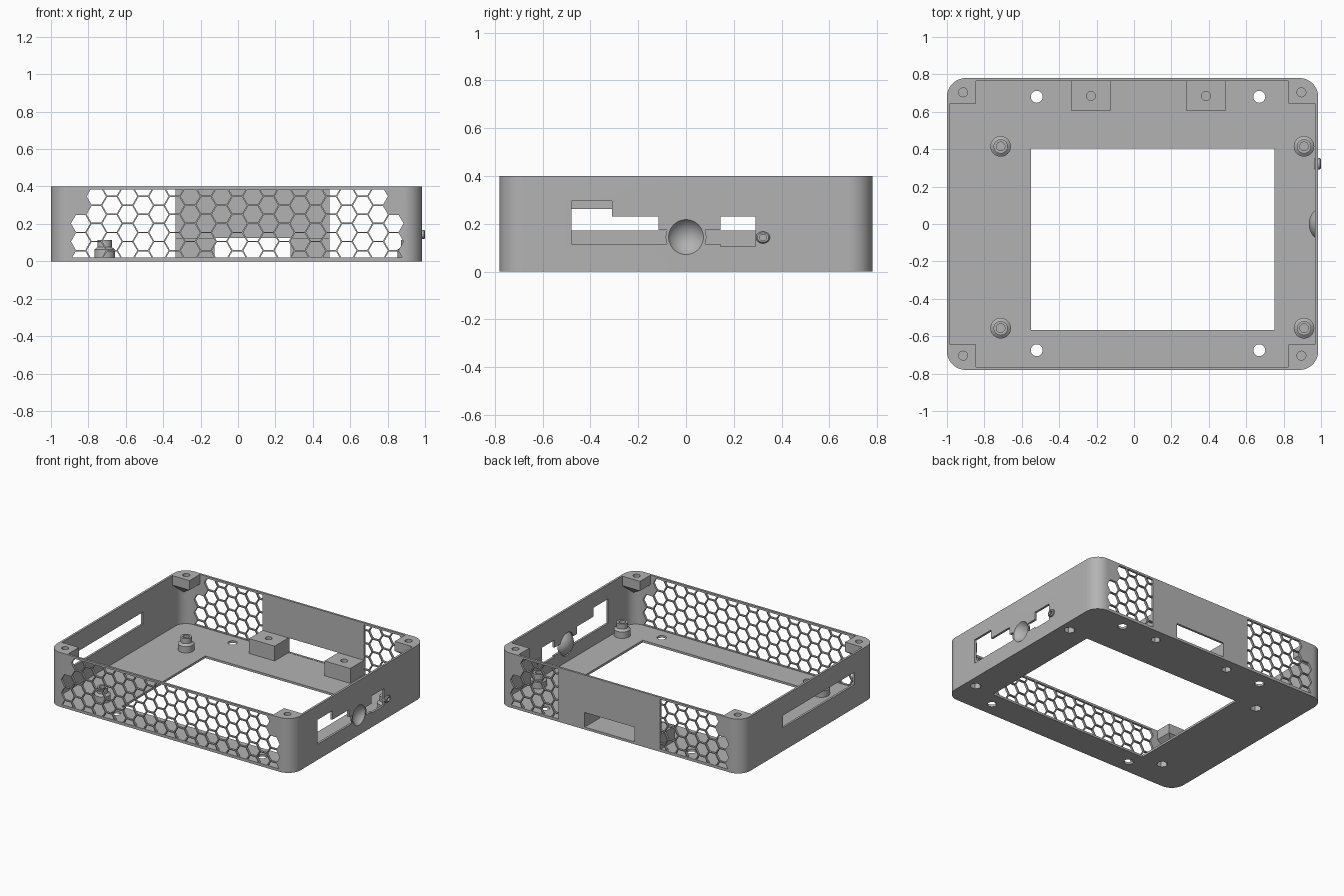
import bpy, bmesh, math
from mathutils import Vector

if "Cube" in bpy.data.objects:
    bpy.data.objects.remove(bpy.data.objects["Cube"])

grey = bpy.data.materials.new("plain grey")
grey.diffuse_color = (0.45, 0.45, 0.45, 1)
grey.use_nodes = True
grey.node_tree.nodes["Principled BSDF"].inputs["Base Color"].default_value = grey.diffuse_color
X0, X1, Y1, H, WALL = -1.0, 0.985, 0.78, 0.4, 0.016
MAP = {'z': lambda a, b, t: (a, b, t), 'x': lambda a, b, t: (t, a, b),
       'y': lambda a, b, t: (a, t, b)}


def finish(name, bm):
    bmesh.ops.recalc_face_normals(bm, faces=bm.faces)
    me = bpy.data.meshes.new(name)
    bm.to_mesh(me)
    bm.free()
    me.materials.append(grey)
    ob = bpy.data.objects.new(name, me)
    bpy.context.collection.objects.link(ob)
    return ob


def prism(name, outlines, axis, lo, hi):
    """Extrude one or more 2D outlines along an axis."""
    bm = bmesh.new()
    for pts in outlines:
        a = [bm.verts.new(MAP[axis](p[0], p[1], lo)) for p in pts]
        b = [bm.verts.new(MAP[axis](p[0], p[1], hi)) for p in pts]
        bm.faces.new(a)
        bm.faces.new(b)
        for i in range(len(a)):
            j = (i + 1) % len(a)
            bm.faces.new((a[i], a[j], b[j], b[i]))
    return finish(name, bm)


def lathe(name, prof, axis, c, sides=32, stretch=1.0):
    """Revolve (radius, height) points about an axis through c."""
    bm = bmesh.new()
    rings = []
    for r, t in prof:
        n = 1 if r == 0 else sides
        rings.append([bm.verts.new(Vector(c) + Vector(MAP[axis](
            stretch * r * math.cos(2 * math.pi * k / sides),
            r * math.sin(2 * math.pi * k / sides), t))) for k in range(n)])
    for p, q in zip(rings, rings[1:]):
        for k in range(sides):
            m = (k + 1) % sides
            vs = [p[k % len(p)], p[m % len(p)], q[m % len(q)], q[k % len(q)]]
            bm.faces.new(list(dict.fromkeys(vs)))
    return finish(name, bm)


def rect(a0, a1, b0, b1):
    return [(a0, b0), (a1, b0), (a1, b1), (a0, b1)]


def ngon(a, b, r, n=24):
    return [(a + r * math.cos(2 * math.pi * k / n), b + r * math.sin(2 * math.pi * k / n))
            for k in range(n)]


def rounded(x0, x1, y, r, n=12):
    pts = []
    for q, (cx, cy) in enumerate([(x1 - r, y - r), (x0 + r, y - r), (x0 + r, r - y), (x1 - r, r - y)]):
        for k in range(n + 1):
            t = math.pi / 2 * (q + k / n)
            pts.append((cx + r * math.cos(t), cy + r * math.sin(t)))
    return pts


def clip(pts, i, lim, sign):
    """Keep the part of a polygon where sign * coordinate i <= sign * lim."""
    out = []
    for p, q in zip(pts, pts[1:] + pts[:1]):
        dp, dq = sign * (p[i] - lim), sign * (q[i] - lim)
        if dp <= 0:
            out.append(p)
        if dp * dq < 0:
            f = dp / (dp - dq)
            out.append((p[0] + f * (q[0] - p[0]), p[1] + f * (q[1] - p[1])))
    return out


def cut(ob, *cutters):
    bpy.context.view_layer.objects.active = ob
    for c in cutters:
        m = ob.modifiers.new("cut", 'BOOLEAN')
        m.object, m.operation, m.solver = c, 'DIFFERENCE', 'EXACT'
        bpy.ops.object.modifier_apply(modifier=m.name)
    for c in cutters:
        bpy.data.objects.remove(c)


# honeycomb vent outlines for the front and back walls
front, back = [], []
for col in range(21):
    x = -0.8415 + 0.08375 * col
    for k in range(-3, 4):
        z = 0.2025 + 0.0967 * (k + 0.5 * (col % 2))
        if col in (0, 20) and z > 0.25:
            continue
        h = clip(clip(ngon(x, z, 0.0515, 6), 1, 0.385, 1), 1, 0.02, -1)
        if len(h) < 3:
            continue
        front.append(h)
        for lim, s in ((-0.335, 1), (0.49, -1)):
            part = clip(h, 0, lim, s)
            if len(part) > 2:
                back.append(part)

# case shell
posts = [(x, y) for x in (-0.713, 0.909) for y in (-0.557, 0.415)]
floor_holes = [ngon(x, y, 0.032) for x in (-0.52, 0.67) for y in (-0.675, 0.68)]
block_x = (-0.23, 0.385)
pockets = [ngon(x, y, 0.038, 6) for x, y in posts] + [ngon(x, 0.685, 0.034, 6) for x in block_x]
ports = [(-0.48, 0.115), (0.145, 0.115), (0.145, 0.105), (0.29, 0.105), (0.29, 0.23), (0.145, 0.23),
         (0.145, 0.175), (-0.115, 0.175), (-0.115, 0.23), (-0.31, 0.23), (-0.31, 0.295), (-0.48, 0.295)]
shell = prism("case_shell", [rounded(X0, X1, Y1, 0.1)], 'z', 0, H)
cut(shell,
    prism("c", [rounded(X0 + WALL, X1 - WALL, Y1 - WALL, 0.084)], 'z', WALL, 0.6),
    prism("c", [rect(-0.55, 0.75, -0.568, 0.405)] + floor_holes + pockets, 'z', -0.1, 0.1),
    prism("c", front, 'y', -0.9, -0.7),
    prism("c", back, 'y', 0.7, 0.9),
    prism("c", [rect(-0.125, 0.28, 0.018, 0.125)], 'y', 0.7, 0.9),
    prism("c", [rect(-0.53, 0.30, 0.172, 0.262)], 'x', -1.1, -0.9),
    prism("c", [ports], 'x', 0.9, 1.1),
    prism("c", [ngon(0, 0.145, 0.084, 40)], 'x', 0.9, 1.1))
parts = [shell]

# corner screw brackets, tapering down into each corner
for sx in (-1, 1):
    for sy in (-1, 1):
        cx = X0 + 0.012 if sx < 0 else X1 - 0.012
        cy = sy * (Y1 - 0.012)
        xi, yi = (-0.845 if sx < 0 else 0.825), sy * 0.643
        bm = bmesh.new()
        r = 0.088
        arc = [(cx - sx * r * (1 - math.sin(t)), cy - sy * r * (1 - math.cos(t)))
               for t in (math.pi / 2 * k / 8 for k in range(9))]
        tip = (cx - sx * 0.03, cy - sy * 0.03, 0.25)
        out = arc + [(cx, yi), (xi, yi), (xi, cy)]
        top = [bm.verts.new((x, y, H)) for x, y in out]
        mid = [bm.verts.new((x, y, 0.33)) for x, y in out]
        apex = bm.verts.new(tip)
        bm.faces.new(top)
        for i in range(len(out)):
            j = (i + 1) % len(out)
            bm.faces.new((top[i], top[j], mid[j], mid[i]))
            bm.faces.new((mid[i], mid[j], apex))
        ob = finish("corner_bracket", bm)
        hole = (-0.914 if sx < 0 else 0.895, sy * 0.704)
        cut(ob, prism("c", [ngon(*hole, 0.024)], 'z', 0.34, 0.5))
        parts.append(ob)

# stepped board standoffs with nut pockets underneath
for x, y in posts:
    ob = lathe("standoff", [(0, 0), (0.055, 0), (0.055, 0.062), (0.038, 0.075), (0.038, 0.112),
                            (0.023, 0.112), (0.023, 0.06), (0, 0.06)], 'z', (x, y, 0.001))
    cut(ob, prism("c", [ngon(x, y, 0.038, 6)], 'z', -0.1, 0.045))
    parts.append(ob)

# rear mounting blocks
for x in block_x:
    ob = prism("mounting_block", [rect(x - 0.105, x + 0.105, 0.605, 0.77)], 'z', 0.002, 0.125)
    cut(ob, prism("c", [ngon(x, 0.685, 0.024)], 'z', 0.07, 0.2),
        prism("c", [ngon(x, 0.685, 0.034, 6)], 'z', -0.1, 0.05))
    parts.append(ob)

# finger dish pressed into the right wall
R, cen = 0.0866, 1.0316
prof = []
for rad, order in ((R, range(9)), (R + 0.0105, range(8, -1, -1))):
    end = math.acos((cen - X1) / rad)
    prof += [(rad * math.sin(end * k / 8), cen - rad * math.cos(end * k / 8)) for k in order]
parts.append(lathe("finger_dish", prof, 'x', (0, 0, 0.145), 40))

# small ringed button on the right wall
parts.append(lathe("side_button", [(0, 0.965), (0.025, 0.965), (0.025, 0.994), (0.02, 1.0), (0.013, 1.0),
                                   (0.013, 0.985), (0, 0.985)], 'x', (0, 0.322, 0.143), 16, 1.2))

for ob in parts:
    bpy.ops.object.select_all(action='DESELECT')
    ob.select_set(True)
    bpy.context.view_layer.objects.active = ob
    bpy.ops.object.shade_smooth_by_angle(angle=math.radians(30))
